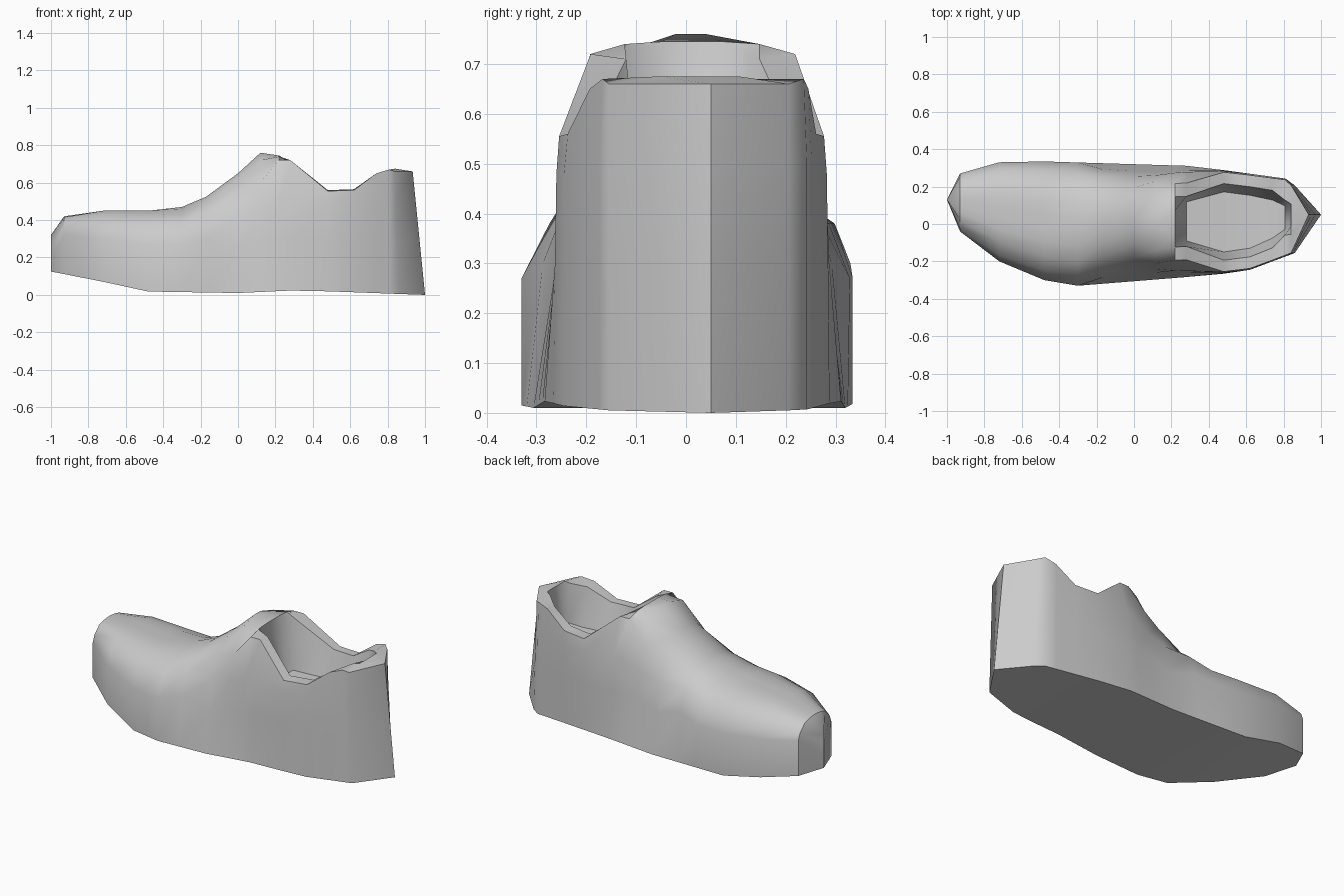
import bpy
import bmesh
import math

if "Cube" in bpy.data.objects:
    bpy.data.objects.remove(bpy.data.objects["Cube"])


def make_material(name, rgb):
    mat = bpy.data.materials.new(name)
    mat.use_nodes = True
    colour = (*rgb, 1)
    mat.diffuse_color = colour
    mat.node_tree.nodes["Principled BSDF"].inputs["Base Color"].default_value = colour
    return mat


def sample(line, x):
    """Height of a polyline at x."""
    for (xa, ya), (xb, yb) in zip(line, line[1:]):
        if x <= xb:
            return ya + (yb - ya) * (x - xa) / (xb - xa)
    return line[-1][1]


# Sole outline on each side, and the rise of the sole under the toe
outer_edge = [(-1, .13), (-.93, -.04), (-.72, -.2), (-.48, -.3), (-.3, -.33),
              (.45, -.27), (.62, -.245), (.86, -.155), (1, .05)]
inner_edge = [(-1, .13), (-.93, .27), (-.72, .33), (-.5, .335), (.32, .31),
              (.83, .24), (1, .05)]
sole_height = [(-1, .125), (-.72, .07), (-.48, .018), (0, .01), (.32, .025), (1, 0)]

# Cross-sections: (share of the sole half-width, height) from side to centre
toe_and_instep = {
    -1: [(1, .2), (1, .27), (1, .32), (1, .32), (1, .32)],
    -.93: [(1, .32), (.9, .36), (.6, .405), (.35, .415), (.1, .42)],
    -.72: [(1, .3), (.88, .38), (.6, .43), (.35, .45), (.1, .45)],
    -.48: [(1, .27), (.85, .38), (.6, .43), (.35, .45), (.1, .45)],
    -.3: [(1, .27), (.83, .38), (.6, .43), (.35, .46), (.1, .47)],
    -.17: [(.9, .3), (.78, .42), (.55, .48), (.33, .51), (.1, .525)],
    0: [(.88, .25), (.79, .42), (.6, .56), (.36, .63), (.1, .65)],
    .12: [(.88, .3), (.82, .45), (.72, .6), (.5, .72), (.1, .76)],
    .22: [(.9, .3), (.87, .5), (.68, .72), (.45, .74), (.2, .745)],
}
# Here the last three points are the rim, its inner lip and the insole
collar_and_heel = {
    .28: [(.92, .3), (.89, .52), (.69, .72), (.45, .71), (.35, .42)],
    .48: [(.99, .3), (.98, .48), (.96, .555), (.74, .56), (.58, .4)],
    .62: [(1, .3), (1, .48), (.97, .56), (.73, .565), (.55, .4)],
    .74: [(1, .3), (1, .5), (.97, .65), (.68, .64), (.45, .42)],
    .81: [(1, .3), (1, .5), (.97, .67), (.45, .67), (.3, .45)],
    .86: [(1, .3), (1, .5), (1, .66), (.45, .675), (.2, .675)],
    1: [(1, .3), (1, .5), (1, .66), (1, .66), (1, .66)],
}


def section_points(x, upper):
    right, left = sample(outer_edge, x), sample(inner_edge, x)
    middle, half = (left + right) / 2, (left - right) / 2
    profile = [(1, sample(sole_height, x))] + upper
    ring = [(-f, z) for f, z in profile] + [(f, z) for f, z in reversed(profile)]
    lean = max(0, x - .8) / 2          # the heel leans forward
    return [(x - lean * z, middle + half * f, z) for f, z in ring]


# Loft the closed shell from toe to heel
bm = bmesh.new()
rings = [[bm.verts.new(p) for p in section_points(x, upper)]
         for x, upper in {**toe_and_instep, **collar_and_heel}.items()]
for a, b in zip(rings, rings[1:]):
    count = len(a)
    for i in range(count):
        j = (i + 1) % count
        bm.faces.new((a[i], a[j], b[j], b[i]))
bmesh.ops.remove_doubles(bm, verts=bm.verts, dist=.0005)
bmesh.ops.dissolve_degenerate(bm, edges=bm.edges, dist=.0005)
bmesh.ops.recalc_face_normals(bm, faces=bm.faces)

mesh = bpy.data.meshes.new("shoe_shell")
bm.to_mesh(mesh)
bm.free()
shoe = bpy.data.objects.new("shoe_shell", mesh)
bpy.context.collection.objects.link(shoe)
mesh.materials.append(make_material("plain_grey", (.6, .6, .6)))

bpy.ops.object.select_all(action="DESELECT")
shoe.select_set(True)
bpy.context.view_layer.objects.active = shoe
bpy.ops.object.shade_smooth_by_angle(angle=math.radians(42))
